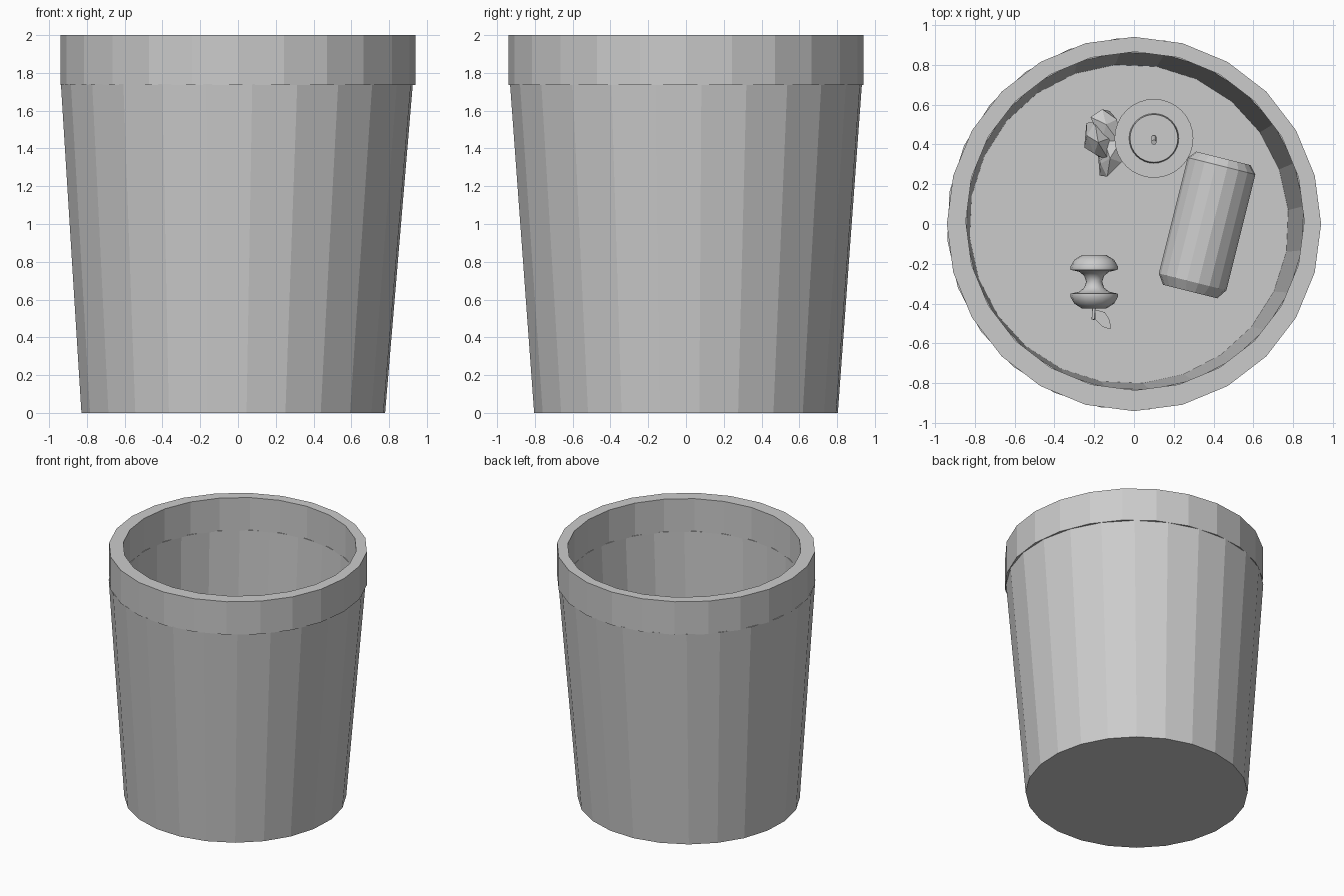
import bpy, bmesh, math, random
from mathutils import Matrix, Vector

random.seed(4)
if "Cube" in bpy.data.objects:
    bpy.data.objects.remove(bpy.data.objects["Cube"], do_unlink=True)

GREY = (0.6, 0.6, 0.6, 1)
grey = bpy.data.materials.new("plain_grey")
grey.use_nodes = True
grey.diffuse_color = GREY
grey.node_tree.nodes["Principled BSDF"].inputs["Base Color"].default_value = GREY


def finish(name, bm, smooth=None):
    bmesh.ops.recalc_face_normals(bm, faces=bm.faces)
    mesh = bpy.data.meshes.new(name)
    bm.to_mesh(mesh)
    bm.free()
    mesh.materials.append(grey)
    obj = bpy.data.objects.new(name, mesh)
    bpy.context.collection.objects.link(obj)
    if smooth:
        bpy.ops.object.select_all(action='DESELECT')
        obj.select_set(True)
        bpy.context.view_layer.objects.active = obj
        bpy.ops.object.shade_smooth_by_angle(angle=math.radians(smooth))
    return obj


def lathe(name, rings, sides, phase=0, matrix=None, closed=False, smooth=None):
    """Join rings given as (radius, z, centre x, centre y)."""
    bm = bmesh.new()
    loops = []
    for r, z, *centre in rings:
        cx, cy = centre or (0, 0)
        angles = [math.radians(phase) + math.tau * i / sides for i in range(sides)]
        loops.append([bm.verts.new((cx + r * math.cos(a), cy + r * math.sin(a), z))
                      for a in angles])
    pairs = list(zip(loops, loops[1:]))
    if closed:
        pairs.append((loops[-1], loops[0]))
    else:
        bm.faces.new(loops[0])
        bm.faces.new(loops[-1])
    for a, b in pairs:
        for i in range(sides):
            j = (i + 1) % sides
            bm.faces.new((a[i], a[j], b[j], b[i]))
    if matrix:
        bm.transform(matrix)
    return finish(name, bm, smooth)


def along(start, direction):
    """Matrix that lays the z axis along a direction."""
    turn = Vector(direction).to_track_quat('Z', 'Y').to_matrix().to_4x4()
    return Matrix.Translation(start) @ turn


def rod(name, start, end, radius):
    way = Vector(end) - Vector(start)
    return lathe(name, [(radius, 0), (radius, way.length)], 10,
                 matrix=along(start, way), smooth=40)


# Tapered bin with an inner wall and floor
lathe("bin_body", [(0.807, 0, -0.025, 0), (0.935, 1.74, -0.006, 0),
                   (0.85, 1.74, 0.005, 0.015), (0.803, 0.02, -0.025, 0)], 24, phase=5)

# Upright collar around the mouth
lathe("bin_rim", [(0.94, 1.735), (0.94, 2.0),
                  (0.85, 2.0, 0.005, 0.015), (0.85, 1.735, 0.005, 0.015)],
      24, closed=True)

# Drinks can lying on the floor
lathe("drinks_can", [(0.14, -0.35), (0.175, -0.3), (0.175, 0.3),
                     (0.14, 0.34), (0.13, 0.34), (0.125, 0.325)], 18,
      matrix=along((0.367, 0, 0.195), (0.145, 0.58, 0)))

# Takeaway cup with lid and straw
lathe("cup", [(0.14, 0.02), (0.185, 0.5)], 32,
      matrix=Matrix.Translation((0.1, 0.43, 0)), smooth=30)
lathe("cup_lid", [(0.198, 0.48), (0.198, 0.52), (0.125, 0.52), (0.12, 0.55)], 32,
      matrix=Matrix.Translation((0.1, 0.43, 0)), smooth=30)
rod("straw_lower", (0.1, 0.435, 0.53), (0.1, 0.435, 0.68), 0.013)
rod("straw_upper", (0.1, 0.435, 0.67), (0.1, 0.41, 0.75), 0.013)

# Apple core on its side, mirrored about its waist
half = [(0.04, 0), (0.05, 0.03), (0.075, 0.05), (0.118, 0.06), (0.12, 0.075),
        (0.1, 0.11), (0.06, 0.135), (0.03, 0.135), (0.005, 0.12)]
core = [(r, -t) for r, t in reversed(half[1:])] + half
lathe("apple_core", core, 16, matrix=along((-0.2, -0.29, 0.14), (0, 1, 0)), smooth=40)
rod("apple_stem", (-0.2, -0.4, 0.14), (-0.205, -0.48, 0.15), 0.008)
bm = bmesh.new()
outline = [(0, 0), (0.03, 0.04), (0.025, 0.09), (0, 0.125), (-0.025, 0.09), (-0.03, 0.04)]
bm.faces.new([bm.verts.new((x, y, 0)) for x, y in outline])
bm.transform(Matrix.Translation((-0.195, -0.43, 0.15))
             @ Matrix.Rotation(math.radians(-142), 4, 'Z'))
finish("apple_leaf", bm)

# Crumpled paper made of jittered, angular lumps
for i, (x, y, angle) in enumerate([(-0.14, 0.5, 25), (-0.18, 0.41, 20), (-0.12, 0.33, -20)]):
    bm = bmesh.new()
    bmesh.ops.create_icosphere(bm, subdivisions=1, radius=1)
    for v in bm.verts:
        v.co *= random.uniform(0.6, 1.15)
    bm.transform(Matrix.Translation((x, y, 0.13))
                 @ Matrix.Rotation(math.radians(angle), 4, 'Z')
                 @ Matrix.Diagonal((0.075, 0.125, 0.12, 1)))
    finish(f"crumpled_paper_{i + 1}", bm)
